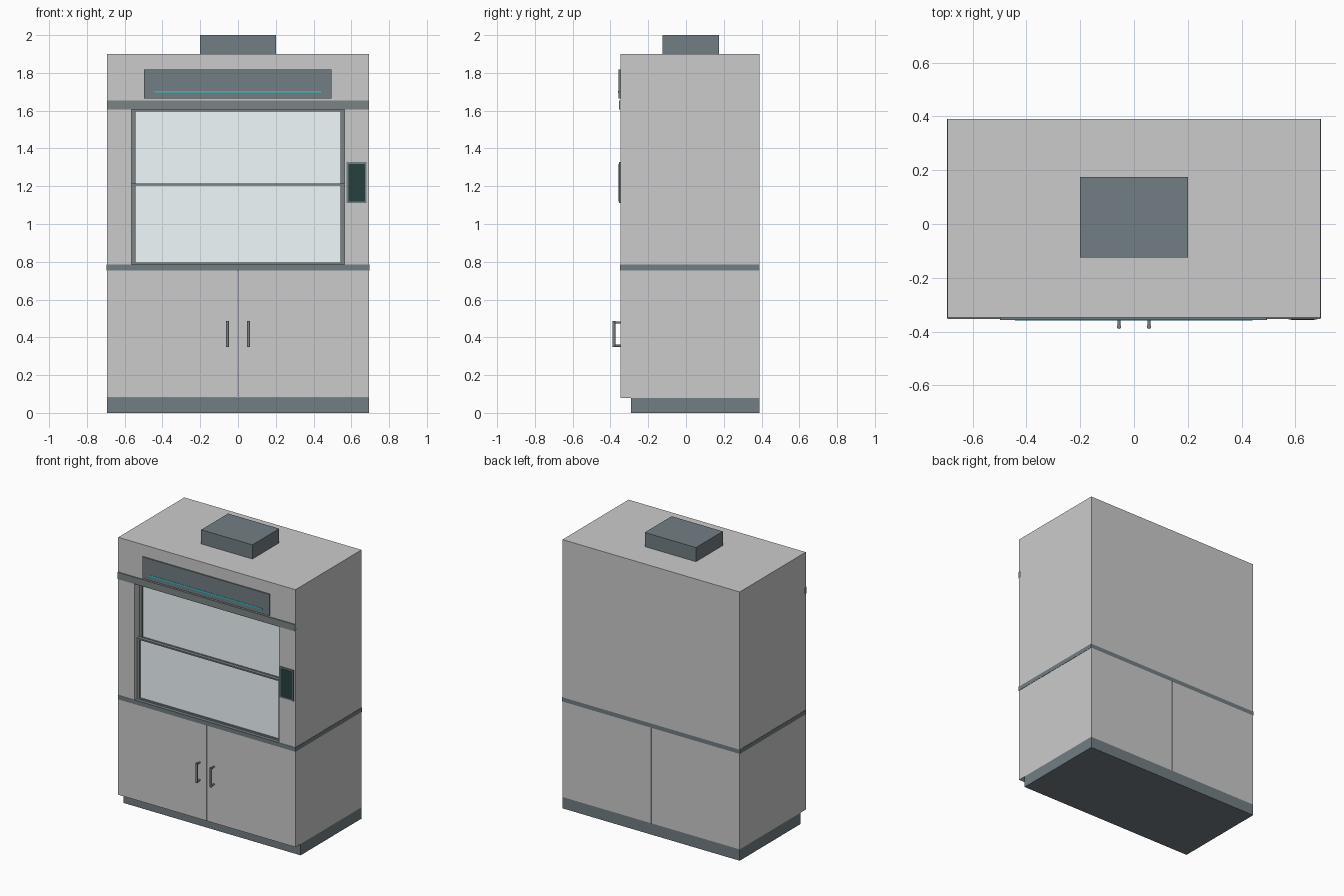
import bpy, bmesh, math
from mathutils import Matrix, Vector

if "Cube" in bpy.data.objects:
    bpy.data.objects.remove(bpy.data.objects["Cube"])


def mat(name, rgb):
    m = bpy.data.materials.new(name)
    m.diffuse_color = (*rgb, 1)
    m.use_nodes = True
    m.node_tree.nodes["Principled BSDF"].inputs["Base Color"].default_value = m.diffuse_color
    return m


SLATE = mat("slate_trim", (0.17, 0.21, 0.23))
STEEL = mat("sash_steel", (0.20, 0.23, 0.24))
GLASS = mat("sash_glass", (0.88, 0.95, 0.97))
SCREEN = mat("dark_screen", (0.02, 0.05, 0.05))
CYAN = mat("cyan_light", (0.02, 0.55, 0.62))


def finish(bm, name, material):
    me = bpy.data.meshes.new(name)
    bm.to_mesh(me)
    bm.free()
    ob = bpy.data.objects.new(name, me)
    bpy.context.collection.objects.link(ob)
    if material:
        me.materials.append(material)
    return ob


def box(name, x, y, z, material=None):
    """Box from (min, max) pairs on each axis."""
    bm = bmesh.new()
    lo, hi = zip(x, y, z)
    size = [b - a for a, b in zip(lo, hi)]
    mid = [(a + b) / 2 for a, b in zip(lo, hi)]
    bmesh.ops.create_cube(bm, size=1, matrix=Matrix.Translation(mid) @ Matrix.Diagonal((*size, 1)))
    return finish(bm, name, material)


def rod(bm, a, b, r):
    a, b = Vector(a), Vector(b)
    d = b - a
    m = Matrix.Translation((a + b) / 2) @ d.to_track_quat('Z', 'Y').to_matrix().to_4x4()
    bmesh.ops.create_cone(bm, cap_ends=True, segments=16, radius1=r, radius2=r, depth=d.length, matrix=m)


W, F, B = 0.693, -0.348, 0.39      # half width, front, back
OPEN = 0.565                       # half width of the sash opening
Z0, Z1 = 0.785, 1.605              # opening bottom and top

# Base, worktop, header and duct collar
box("plinth", (-W, W), (-0.29, B), (0, 0.08), SLATE)
box("worktop", (-W - 0.002, W + 0.002), (F - 0.002, B), (0.755, Z0), SLATE)
box("header", (-W, W), (F, B), (Z1, 1.9))
box("duct_collar", (-0.2, 0.2), (-0.125, 0.175), (1.9, 2.0), SLATE)

# Chamber back
box("chamber_back", (-OPEN, OPEN), (B - 0.03, B), (Z0, Z1))

# Mirrored parts: cabinet halves, side walls, handles
for s, side in ((-1, "left"), (1, "right")):
    span = lambda a, b: tuple(sorted((s * a, s * b)))
    box(f"cabinet_{side}", span(0.002, W), (F, B), (0.08, 0.755))
    box(f"side_wall_{side}", span(OPEN, W), (F, B), (Z0, Z1))
    x, y = s * 0.056, -0.382
    bm = bmesh.new()
    rod(bm, (x, y, 0.348), (x, y, 0.486), 0.008)
    for z in (0.355, 0.479):
        rod(bm, (x, F + 0.004, z), (x, y, z), 0.006)
    handle = finish(bm, f"door_handle_{side}", STEEL)
    bpy.context.view_layer.objects.active = handle
    handle.select_set(True)
    bpy.ops.object.shade_smooth_by_angle()
    handle.select_set(False)


# Sliding sashes: stiles, rails and a glass pane
def sash(name, y, z0, z1):
    ys = (y - 0.012, y + 0.012)
    for s, side in ((-1, "left"), (1, "right")):
        box(f"{name}_stile_{side}", tuple(sorted((s * 0.543, s * OPEN))), ys, (z0, z1), STEEL)
    for part, a, b in (("bottom_rail", z0, z0 + 0.01), ("top_rail", z1 - 0.01, z1)):
        box(f"{name}_{part}", (-0.543, 0.543), ys, (a, b), STEEL)
    box(f"{name}_glass", (-0.543, 0.543), (y - 0.004, y + 0.004), (z0 + 0.01, z1 - 0.01), GLASS)


sash("lower_sash", -0.312, Z0, 1.215)
sash("upper_sash", -0.284, 1.205, Z1)

# Header trim, lamp panel and light strip
box("header_trim", (-W, W), (-0.354, -0.33), (1.607, 1.655), STEEL)
box("lamp_panel", (-0.498, 0.495), (-0.357, F), (1.665, 1.817), SLATE)
box("light_strip", (-0.443, 0.44), (-0.359, -0.355), (1.695, 1.704), CYAN)

# Control unit on the right pillar
box("control_frame", (0.575, 0.68), (-0.355, F), (1.11, 1.328), SLATE)
box("control_screen", (0.584, 0.672), (-0.357, -0.353), (1.12, 1.318), SCREEN)
